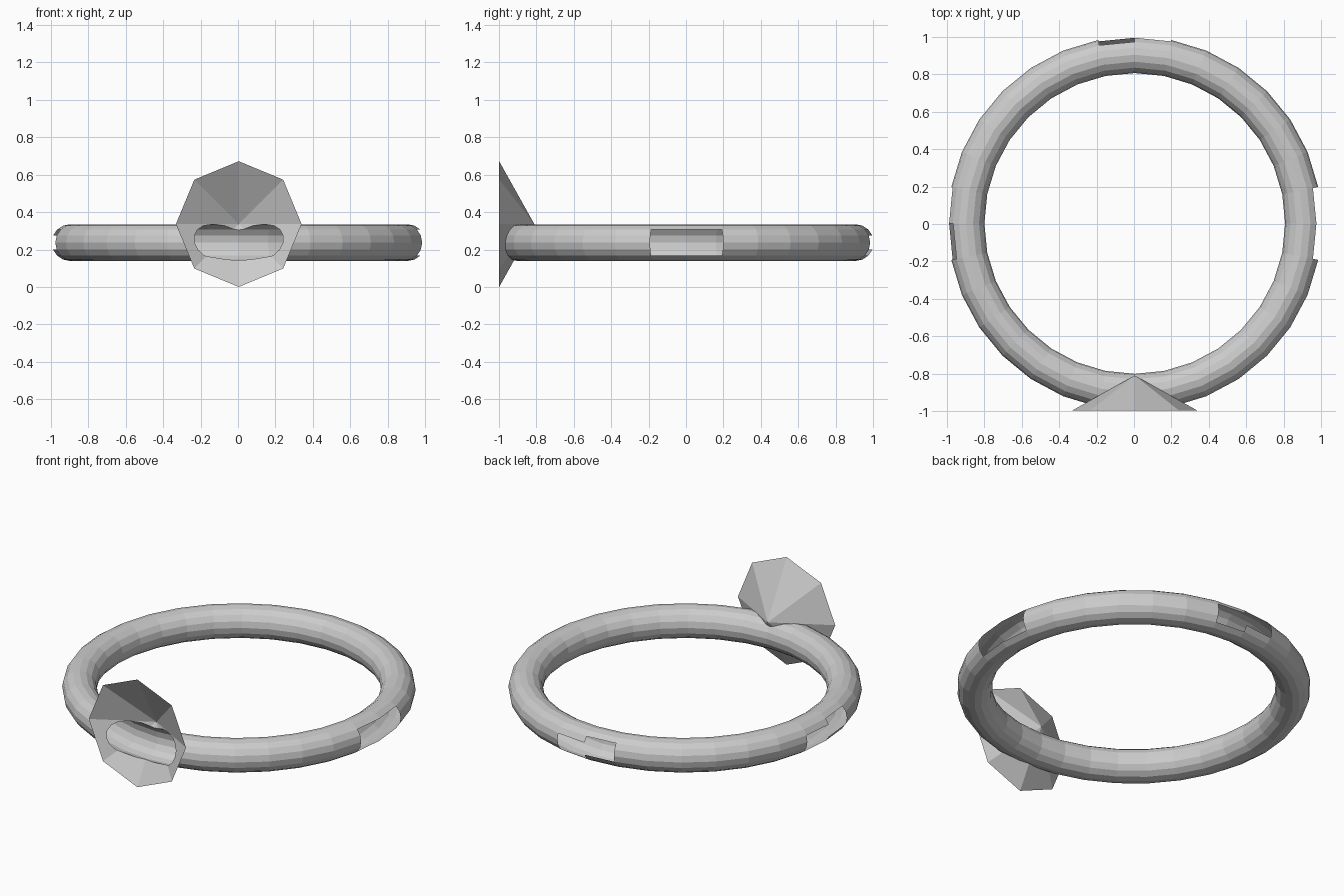
import bpy
import bmesh
from math import atan2, degrees, hypot, radians
from mathutils import Vector

if "Cube" in bpy.data.objects:
    bpy.data.objects.remove(bpy.data.objects["Cube"], do_unlink=True)

CENTRE = Vector((0.004, 0.003, 0.237))
MAJOR, MINOR = 0.902, 0.098
RIM_Y, APEX_Y = -0.998, -0.81
CUP_RADIUS = 0.336

# Faceted ring band
bpy.ops.mesh.primitive_torus_add(
    major_segments=32, minor_segments=16,
    major_radius=MAJOR, minor_radius=MINOR, location=CENTRE)
ring = bpy.context.object
ring.name = "ring_with_cup"

# Eight-sided cup, wide end facing forward
bpy.ops.mesh.primitive_cone_add(
    vertices=8, radius1=CUP_RADIUS, radius2=0, depth=APEX_Y - RIM_Y,
    location=(CENTRE.x, (APEX_Y + RIM_Y) / 2, CUP_RADIUS),
    rotation=(radians(-90), 0, 0))
cup = bpy.context.object
cup.name = "cup"
cup.hide_render = True

# Fuse the cup with the band
fuse = ring.modifiers.new("fuse", "BOOLEAN")
fuse.operation = "UNION"
fuse.solver = "EXACT"
fuse.object = cup
bpy.ops.object.select_all(action="DESELECT")
ring.select_set(True)
bpy.context.view_layer.objects.active = ring
bpy.ops.object.modifier_apply(modifier=fuse.name)
bpy.data.objects.remove(cup, do_unlink=True)

# Openings: direction around the ring, then tube range before and after it
openings = [
    (0, (-45, 45), (-45, 45)),
    (90, (-45, 22.5), (-22.5, 45)),
    (180, (-45, 22.5), (-22.5, 45)),
]


def in_opening(point):
    p = point - CENTRE
    around = degrees(atan2(p.y, p.x))
    tube = degrees(atan2(p.z, hypot(p.x, p.y) - MAJOR))
    for direction, before, after in openings:
        offset = (around - direction + 180) % 360 - 180
        low, high = before if offset < 0 else after
        if abs(offset) < 11.25 and low < tube < high:
            return True
    return False


# Open the cup's mouth and cut the windows in the band
bm = bmesh.new()
bm.from_mesh(ring.data)
mouth = [f for f in bm.faces
         if all((ring.matrix_world @ v.co).y < RIM_Y + 0.0004 for v in f.verts)]
windows = [f for f in bm.faces
           if in_opening(ring.matrix_world @ f.calc_center_median())]
bmesh.ops.delete(bm, geom=list(set(mouth + windows)), context="FACES")
bm.to_mesh(ring.data)
bm.free()
ring.data.update()
